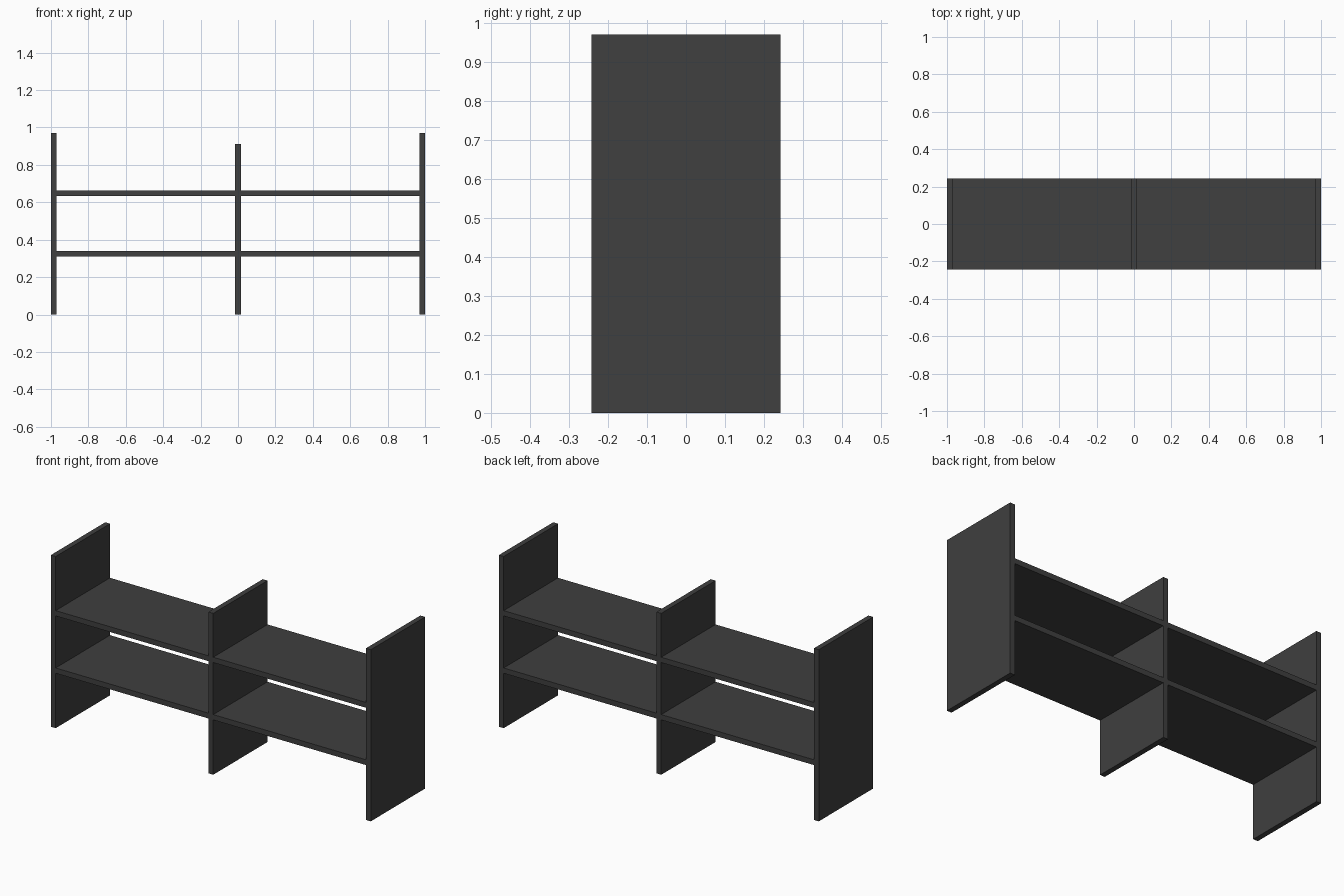
import bpy

if "Cube" in bpy.data.objects:
    bpy.data.objects.remove(bpy.data.objects["Cube"])

T = 0.03        # board thickness
DEPTH = 0.485
SIDE_H = 0.97
DIVIDER_H = 0.912

mat = bpy.data.materials.new("dark_board")
mat.diffuse_color = (0.05, 0.05, 0.05, 1)
mat.use_nodes = True
mat.node_tree.nodes["Principled BSDF"].inputs["Base Color"].default_value = mat.diffuse_color


def board(name, x0, x1, z0, z1):
    bpy.ops.mesh.primitive_cube_add(size=1, location=((x0 + x1) / 2, 0, (z0 + z1) / 2))
    ob = bpy.context.object
    ob.name = name
    ob.scale = (x1 - x0, DEPTH, z1 - z0)
    bpy.ops.object.transform_apply(location=False, rotation=False, scale=True)
    ob.data.materials.append(mat)


# Upright panels
board("left_side_panel", -1, -1 + T, 0, SIDE_H)
board("right_side_panel", 1 - T, 1, 0, SIDE_H)
board("centre_divider", -T / 2, T / 2, 0, DIVIDER_H)

# Shelves, one on each side of the divider at two levels
for level, z in (("lower", 0.325), ("upper", 0.649)):
    board(level + "_left_shelf", -1 + T, -T / 2, z - T / 2, z + T / 2)
    board(level + "_right_shelf", T / 2, 1 - T, z - T / 2, z + T / 2)
